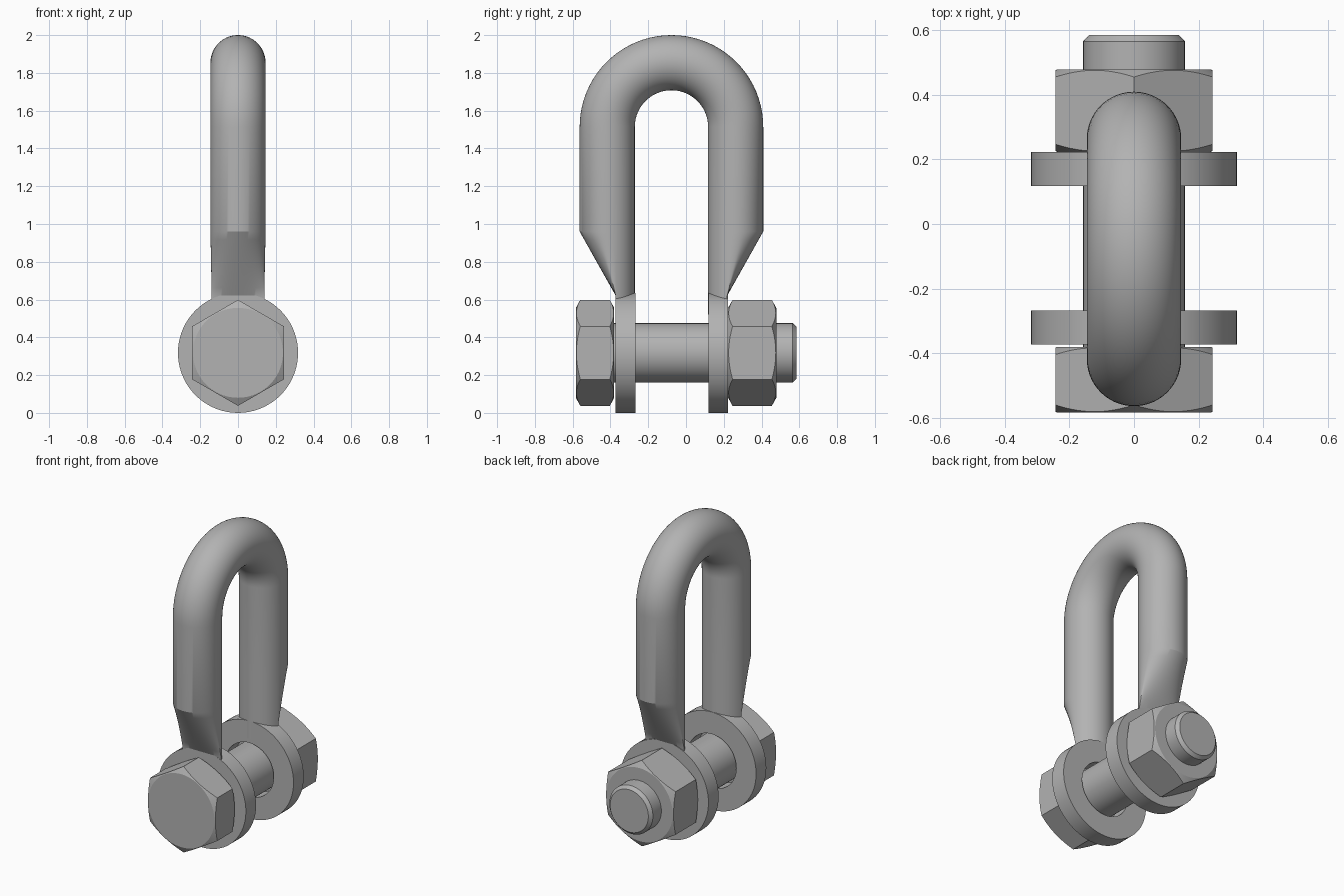
import bpy, bmesh
from math import sin, cos, pi, radians

cube = bpy.data.objects.get("Cube")
if cube:
    bpy.data.objects.remove(cube, do_unlink=True)

steel = bpy.data.materials.new("grey steel")
steel.use_nodes = True
GREY = (0.45, 0.45, 0.45, 1)
steel.diffuse_color = GREY
steel.node_tree.nodes["Principled BSDF"].inputs["Base Color"].default_value = GREY

SEG = 72
ANGLES = [2 * pi * i / SEG for i in range(SEG)]
AXIS_Z = 0.318          # height of the bolt axis
MID_Y = -0.077          # middle of the bow
ROD = 0.146             # rod radius of the bow
BEND = 0.34             # centreline radius of the bend
BEND_Z = 2 - ROD - BEND


def loft(name, rings, closed=False):
    """Skin equal-length rings of points; cap the ends unless closed."""
    bm = bmesh.new()
    vs = [[bm.verts.new(p) for p in ring] for ring in rings]
    pairs = list(zip(vs, vs[1:]))
    if closed:
        pairs.append((vs[-1], vs[0]))
    else:
        bm.faces.new(vs[0])
        bm.faces.new(vs[-1])
    for a, b in pairs:
        for i in range(SEG):
            j = (i + 1) % SEG
            bm.faces.new((a[i], a[j], b[j], b[i]))
    bmesh.ops.recalc_face_normals(bm, faces=bm.faces)
    mesh = bpy.data.meshes.new(name)
    bm.to_mesh(mesh)
    bm.free()
    mesh.materials.append(steel)
    obj = bpy.data.objects.new(name, mesh)
    bpy.context.collection.objects.link(obj)
    bpy.ops.object.select_all(action="DESELECT")
    obj.select_set(True)
    bpy.context.view_layer.objects.active = obj
    bpy.ops.object.shade_smooth_by_angle(angle=radians(25))
    return obj


def turned(name, profile, closed=False):
    """Turn (radius, y) pairs round the bolt axis."""
    return loft(name, [[(r * sin(a), y, AXIS_Z + r * cos(a)) for a in ANGLES]
                       for r, y in profile], closed)


def hexagon(name, y0, y1, flat=0.243, face=0.238, slope=0.55):
    """Hexagonal prism with conical chamfers, corners up and down."""
    def ring(y, inward, chamfered):
        pts = []
        for a in ANGLES:
            r = flat / cos(a % (pi / 3) - pi / 6)
            depth = slope * (r - face) * inward
            if chamfered:
                r, depth = face, 0
            pts.append((r * sin(a), y + depth, AXIS_Z + r * cos(a)))
        return pts
    return loft(name, [ring(y0, 1, True), ring(y0, 1, False),
                       ring(y1, -1, False), ring(y1, -1, True)])


# Bow: round rod whose legs flatten on the outside towards the eyes
def leg_ring(side, z, flatten):
    ring = []
    for a in ANGLES:
        x, u = ROD * sin(a), ROD * cos(a)
        flat_x, flat_u = max(-0.139, min(0.139, x)), min(u, -0.045)
        ring.append((x + (flat_x - x) * flatten,
                     MID_Y + side * (BEND + u + (flat_u - u) * flatten), z))
    return ring


def leg(side):
    taper = [leg_ring(side, 0.62 + 0.34 * i / 8, 1 - i / 8) for i in range(9)]
    return [leg_ring(side, 0.52, 1)] + taper


def bend_ring(t):
    return [(ROD * sin(a), MID_Y - cos(t) * (BEND + ROD * cos(a)),
             BEND_Z + sin(t) * (BEND + ROD * cos(a))) for a in ANGLES]


bend = [bend_ring(pi * i / 40) for i in range(41)]
loft("bow", leg(-1) + bend + leg(1)[::-1])

# Eyes at the leg ends
for name, y0, y1 in (("front_eye", -0.373, -0.268), ("back_eye", 0.118, 0.223)):
    turned(name, [(0.175, y0), (0.318, y0), (0.318, y1), (0.175, y1)], closed=True)

# Bolt shank, head and nut
turned("bolt_shank", [(0.157, -0.40), (0.157, 0.565), (0.138, 0.585)])
hexagon("bolt_head", -0.583, -0.38)
hexagon("nut", 0.223, 0.478)
